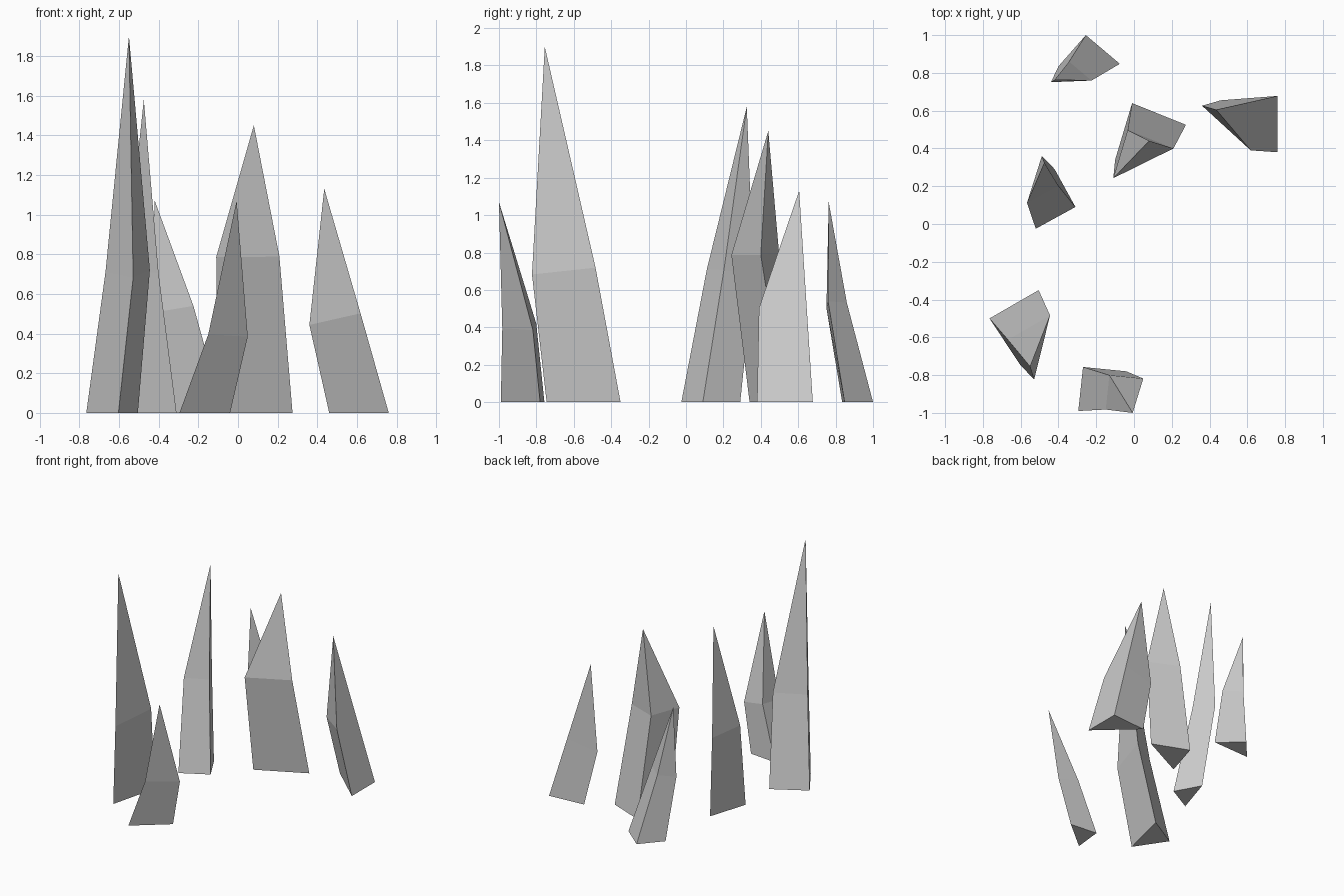
import bpy, bmesh
from mathutils import Vector

if "Cube" in bpy.data.objects:
    bpy.data.objects.remove(bpy.data.objects["Cube"])


def shard(name, base, mid, height, scale, apex):
    """Three-sided crystal: base triangle, leaning shoulder triangle, pointed tip."""
    centre = sum((Vector(p) for p in base), Vector((0, 0))) / 3
    tip = Vector(apex)
    lean = (tip.xy - centre) / tip.z
    bm = bmesh.new()
    low, high = [], []
    for p in base:
        off = (Vector(p) - centre) * scale
        low.append(bm.verts.new((p[0], p[1], 0)))
        # shoulder ring is square to the line from base to tip
        high.append(bm.verts.new((mid[0] + off.x, mid[1] + off.y, height - off.dot(lean))))
    top = bm.verts.new(tip)
    bm.faces.new(low)
    for i in range(3):
        j = (i + 1) % 3
        bm.faces.new((low[i], low[j], high[j], high[i]))
        bm.faces.new((high[i], high[j], top))
    bmesh.ops.recalc_face_normals(bm, faces=bm.faces)
    mesh = bpy.data.meshes.new(name)
    bm.to_mesh(mesh)
    bm.free()
    bpy.context.collection.objects.link(bpy.data.objects.new(name, mesh))


# name, base triangle, shoulder centre, shoulder height, shoulder scale, tip
shard("tall_shard", [(-.765, -.50), (-.505, -.35), (-.603, -.745)],
      (-.547, -.64), .705, .86, (-.55, -.755, 1.9))
shard("left_shard", [(-.31, .09), (-.52, -.025), (-.42, .29)],
      (-.485, .225), .70, .79, (-.475, .325, 1.58))
shard("front_shard", [(-.295, -.99), (-.27, -.757), (-.04, -.78)],
      (-.077, -.867), .40, .78, (-.007, -1.0, 1.07))
shard("centre_shard", [(-.01, .64), (.275, .525), (-.10, .34)],
      (.022, .38), .79, .85, (.08, .44, 1.45))
shard("right_shard", [(.76, .678), (.76, .38), (.46, .655)],
      (.532, .554), .48, .86, (.435, .605, 1.13))
shard("back_shard", [(-.255, 1.0), (-.075, .848), (-.40, .835)],
      (-.336, .79), .525, .66, (-.42, .763, 1.07))
